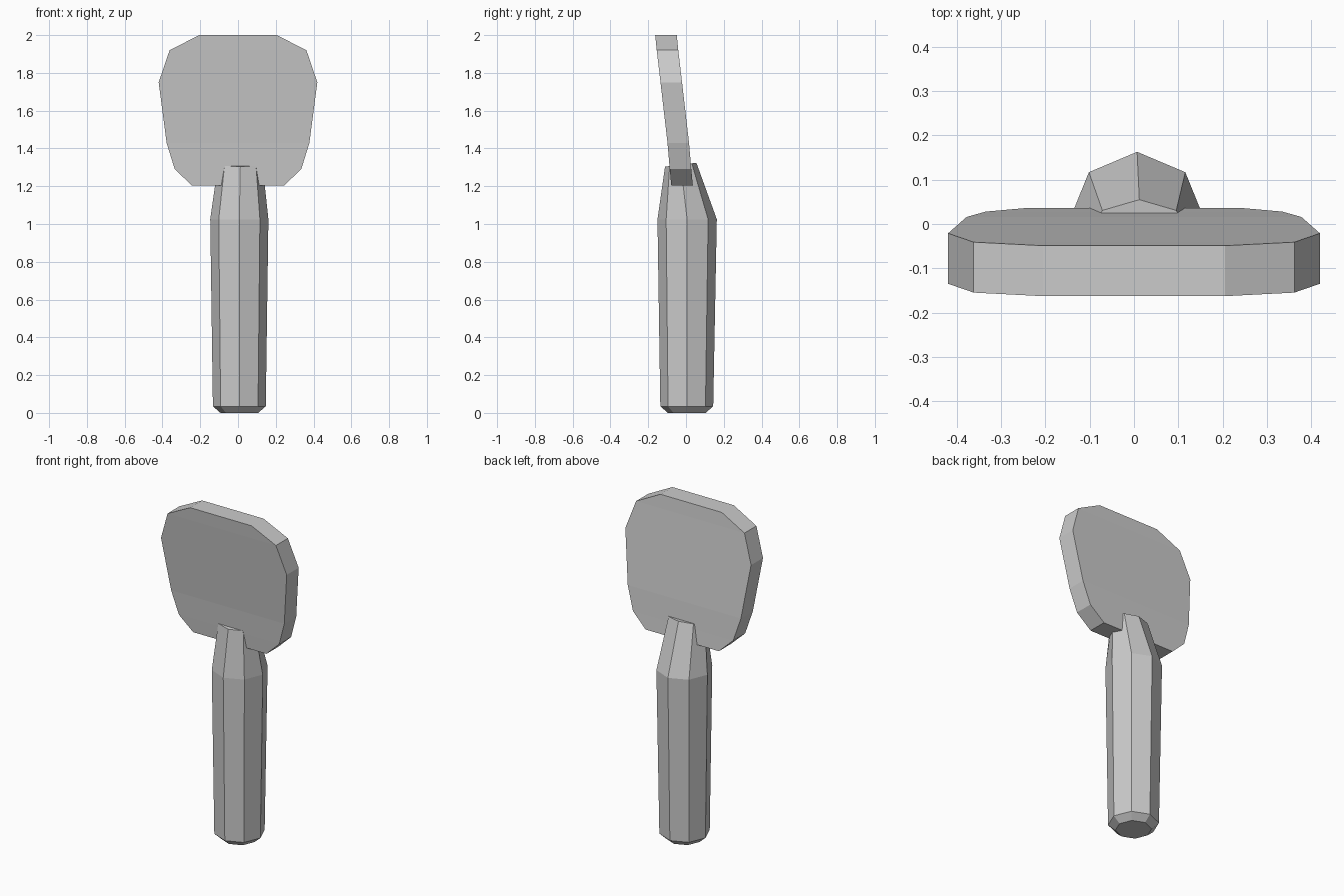
import bpy, bmesh
from math import cos, sin, pi

if "Cube" in bpy.data.objects:
    bpy.data.objects.remove(bpy.data.objects["Cube"])


def finish(bm, name):
    bmesh.ops.recalc_face_normals(bm, faces=bm.faces)
    mesh = bpy.data.meshes.new(name)
    bm.to_mesh(mesh)
    bm.free()
    obj = bpy.data.objects.new(name, mesh)
    bpy.context.collection.objects.link(obj)
    return obj


def loft(name, rings):
    """Skin a stack of equal-length vertex rings and cap both ends."""
    bm = bmesh.new()
    loops = [[bm.verts.new(p) for p in ring] for ring in rings]
    n = len(loops[0])
    for a, b in zip(loops, loops[1:]):
        for i in range(n):
            j = (i + 1) % n
            bm.faces.new((a[i], a[j], b[j], b[i]))
    bm.faces.new(loops[0])
    bm.faces.new(loops[-1])
    return finish(bm, name)


def octagon(cx, cy, rx, ry, z, tilt=0.0):
    ring = []
    for i in range(8):
        a = i * pi / 4
        ring.append((cx + rx * cos(a), cy + ry * sin(a), z + tilt * sin(a)))
    return ring


# Eight-sided handle with chamfered butt and tapered neck gripping the blade
loft("handle", [
    octagon(0.007, 0.004, 0.10, 0.10, 0.0),
    octagon(0.007, 0.004, 0.14, 0.14, 0.035),
    octagon(0.007, 0.006, 0.154, 0.157, 1.025),
    octagon(0.012, -0.028, 0.118, 0.083, 1.314, 0.01),
])

# Slightly curved, backward-leaning blade: (height, half width, depth centre)
rows = [
    (1.205, 0.245, -0.021),
    (1.29, 0.335, -0.029),
    (1.43, 0.378, -0.041),
    (1.75, 0.42, -0.078),
    (1.92, 0.362, -0.098),
    (2.0, 0.205, -0.106),
]
half = 0.057
loft("blade", [
    [(-w, y - half, z), (w, y - half, z), (w, y + half, z), (-w, y + half, z)]
    for z, w, y in rows
])
